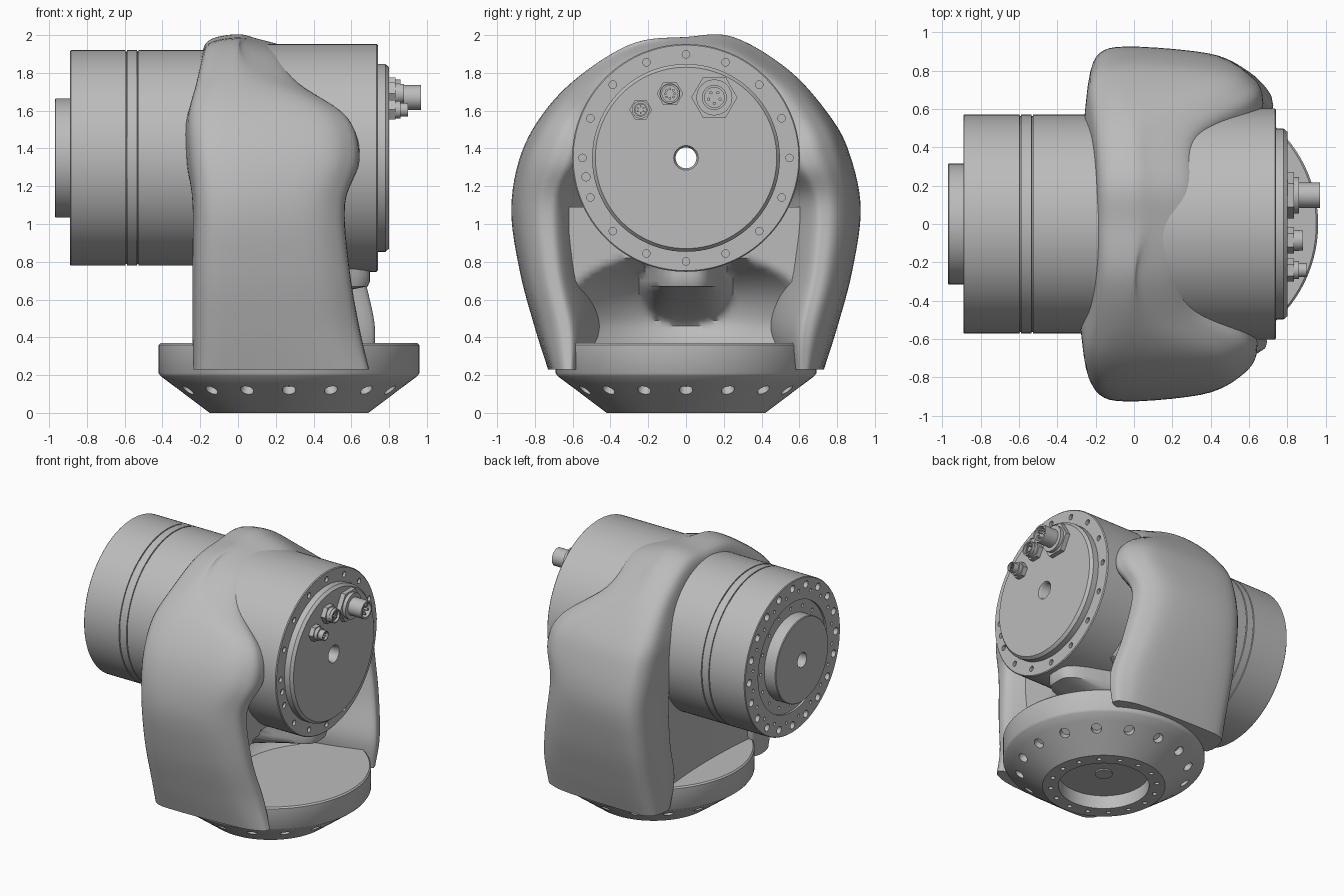
import bpy, bmesh
from math import pi, cos, sin, exp, radians
from mathutils import Matrix, Vector

cube = bpy.data.objects.get("Cube")
if cube:
    bpy.data.objects.remove(cube, do_unlink=True)

grey = bpy.data.materials.new("cast grey")
grey.use_nodes = True
grey.diffuse_color = (0.5, 0.5, 0.5, 1)
for node in grey.node_tree.nodes:
    if node.type == 'BSDF_PRINCIPLED':
        node.inputs["Base Color"].default_value = (0.5, 0.5, 0.5, 1)
        node.inputs["Roughness"].default_value = 0.6

AXIS_Z = 1.35
BASE_X = 0.27
ALONG_X = Matrix.Rotation(pi / 2, 4, 'Y')


def at_x(x, y, z):
    """Frame whose local z points along world x."""
    return Matrix.Translation((x, y, z)) @ ALONG_X


def make(name, bm, angle=35):
    bmesh.ops.recalc_face_normals(bm, faces=bm.faces)
    mesh = bpy.data.meshes.new(name)
    bm.to_mesh(mesh)
    bm.free()
    mesh.materials.append(grey)
    mesh.shade_smooth()
    mesh.set_sharp_from_angle(angle=radians(angle))
    obj = bpy.data.objects.new(name, mesh)
    bpy.context.collection.objects.link(obj)
    return obj


def lathe(bm, profile, frame, closed=False, segs=96):
    """Revolve (radius, height) points round the local z of the frame."""
    rings = []
    for k in range(segs):
        a = 2 * pi * k / segs
        rings.append([bm.verts.new(frame @ Vector((r * cos(a), r * sin(a), h)))
                      for r, h in profile])
    n = len(profile)
    for k in range(segs):
        p, q = rings[k], rings[(k + 1) % segs]
        for j in range(n if closed else n - 1):
            i = (j + 1) % n
            bm.faces.new((p[j], p[i], q[i], q[j]))
    bmesh.ops.remove_doubles(bm, verts=bm.verts, dist=1e-5)


def rod(bm, radius, depth, frame, segs=16):
    bmesh.ops.create_cone(bm, cap_ends=True, segments=segs, radius1=radius,
                          radius2=radius, depth=depth, matrix=frame)


def hole_ring(bm, count, ring_r, radius, depth, frame, tilt=0.0):
    for k in range(count):
        rod(bm, radius, depth, frame @ Matrix.Rotation(2 * pi * k / count, 4, 'Z')
            @ Matrix.Translation((ring_r, 0, 0)) @ Matrix.Rotation(tilt, 4, 'Y'))


def drill(obj, bm):
    """Cut the rods in bm out of obj and discard the cutter."""
    cutter = make("hole_cutter", bm)
    cutter.hide_render = True
    mod = obj.modifiers.new("holes", 'BOOLEAN')
    mod.operation, mod.solver, mod.object = 'DIFFERENCE', 'EXACT', cutter
    bpy.context.view_layer.update()
    deps = bpy.context.evaluated_depsgraph_get()
    mesh = bpy.data.meshes.new_from_object(obj.evaluated_get(deps))
    obj.modifiers.clear()
    obj.data = mesh
    mesh.shade_smooth()
    mesh.set_sharp_from_angle(angle=radians(35))
    bpy.data.objects.remove(cutter, do_unlink=True)


def spline(points, steps, closed=False):
    """Smooth curve through points of any dimension."""
    pts = [Vector(p) for p in points]
    n = len(pts)
    get = (lambda i: pts[i % n]) if closed else (lambda i: pts[max(0, min(n - 1, i))])
    out = []
    for i in range(n if closed else n - 1):
        a, b, c, d = (get(i + k) for k in (-1, 0, 1, 2))
        for s in range(steps):
            t = s / steps
            out.append((2 * b + (c - a) * t + (2 * a - 5 * b + 4 * c - d) * t ** 2
                        + (3 * b - a - 3 * c + d) * t ** 3) * 0.5)
    return out if closed else out + [pts[-1]]


def loft(bm, rings):
    rows = [[bm.verts.new(p) for p in ring] for ring in rings]
    n = len(rows[0])
    for p, q in zip(rows, rows[1:]):
        for j in range(n):
            i = (j + 1) % n
            bm.faces.new((p[j], p[i], q[i], q[j]))
    bm.faces.new(rows[0])
    bm.faces.new(rows[-1])


# Round base with tapered underside and recess
bm = bmesh.new()
lathe(bm, [(0, .37), (.68, .37), (.69, .36), (.69, .21), (.68, .195), (.628, .156),
           (.531, .083), (.42, 0), (.31, 0), (.31, .1), (.06, .1), (.06, .09), (0, .09)],
      Matrix.Translation((BASE_X, 0, 0)))
base = make("base", bm)
bm = bmesh.new()
hole_ring(bm, 16, .58, .036, .1, Matrix.Translation((BASE_X, 0, .12)), radians(-37))
hole_ring(bm, 16, .365, .016, .06, Matrix.Translation((BASE_X, 0, 0)))
drill(base, bm)

# Horizontal drum with through bore, seams, end cap and output flange
bm = bmesh.new()
seams = []
for x in (-.53, -.592):
    seams += [(.57, x + .004), (.562, x + .003), (.562, x - .003), (.57, x - .004)]
lathe(bm, [(.055, .785), (.065, .8), (.48, .8), (.497, .78), (.497, .735),
           (.502, .735), (.502, .74), (.597, .74), (.603, .734), (.603, -.15), (.57, -.15)]
      + seams + [(.57, -.885), (.565, -.89), (.41, -.89), (.41, -.875), (.315, -.875),
                 (.315, -.965), (.31, -.97), (.055, -.97)],
      at_x(0, 0, AXIS_Z), closed=True, segs=128)
drum = make("drum", bm)
bm = bmesh.new()
hole_ring(bm, 16, .548, .02, .04, at_x(.74, 0, AXIS_Z))
rod(bm, .022, .04, at_x(.74, -.53, 1.25))
face = at_x(-.89, 0, AXIS_Z)
hole_ring(bm, 20, .515, .027, .08, face)
hole_ring(bm, 20, .475, .012, .08, face @ Matrix.Rotation(pi / 20, 4, 'Z'))
hole_ring(bm, 16, .362, .012, .06, at_x(-.875, 0, AXIS_Z))
drill(drum, bm)

# Cast yoke: stations of outer y z, inner y z, left x, right x along the arch
stations = [
    (-.73, .23, -.5, .23, -.23, .69), (-.80, .45, -.45, .45, -.235, .64),
    (-.88, .75, -.5, .75, -.235, .59), (-.925, 1.08, -.5, 1.13, -.235, .565),
    (-.87, 1.38, -.4, 1.3, -.265, .64), (-.73, 1.62, -.4, 1.48, -.27, .58),
    (-.53, 1.81, -.3, 1.6, -.23, .34), (-.27, 1.96, -.2, 1.7, -.2, .25),
    (0, 1.99, 0, 1.7, -.2, .33), (.25, 1.99, .17, 1.7, -.2, .32),
    (.55, 1.81, .3, 1.6, -.22, .34), (.77, 1.56, .4, 1.46, -.25, .6),
    (.87, 1.36, .4, 1.28, -.25, .67), (.925, 1.08, .5, 1.13, -.235, .6),
    (.88, .75, .5, .75, -.235, .66), (.80, .45, .45, .45, -.235, .72),
    (.73, .23, .5, .23, -.23, .7)]


def yoke_section(station):
    yo, zo, yi, zi, xl, xr = station
    shape = [(xl + .06, 0), (xl, .15), (xl, .5), (xl + .04, .88), (xl + .19, 1),
             (xr - .22, .92), (xr - .05, .75), (xr, .56), (xr - .05, .36),
             ((xl + xr) / 2, 0)]
    return spline([(x, yi + (yo - yi) * t, zi + (zo - zi) * t) for x, t in shape],
                  5, closed=True)


bm = bmesh.new()
loft(bm, [yoke_section(s) for s in spline(stations, 6)])
make("yoke", bm, 50)


# Curved web joining the two arms, with a buttress under the drum
def web_front(y, z):
    flare = .6 * max(0, (z - .4) / .5) ** 3 + 4 * max(0, .5 - z) ** 2
    buttress = min(.7, 11 * max(0, z - .42) ** 2) * exp(-(y / .22) ** 4)
    return max(min(.45, .02 + y * y + flare), buttress)


def web_section(z):
    ys = [-.62 + .62 * k / 20 for k in range(41)]
    back = [(-.21 + .04 * cos(y / .62 * pi / 2), y, z) for y in ys]
    return back + [(web_front(y, z), y, z) for y in reversed(ys)]


bm = bmesh.new()
loft(bm, [web_section(.34 + .03 * k) for k in range(26)])
make("web", bm, 50)


# Cable sockets on the end cap: hex nut, collar, hollow barrel and pins
def socket(name, y, z, nut_r, barrel_r, tip, pins):
    bm = bmesh.new()
    rod(bm, nut_r, .05, at_x(.81, y, z), 6)
    rod(bm, nut_r * .78, .08, at_x(.82, y, z), 32)
    lathe(bm, [(0, .8), (barrel_r, .8), (barrel_r, tip), (barrel_r * .8, tip),
               (barrel_r * .8, tip - .04), (0, tip - .04)], at_x(0, y, z), segs=32)
    hole_ring(bm, pins, barrel_r * .48, barrel_r * .13, .04, at_x(tip - .03, y, z))
    make(name, bm)


socket("large_socket", .15, 1.67, .122, .066, .97, 5)
socket("medium_socket", -.085, 1.69, .07, .052, .88, 8)
socket("small_socket", -.24, 1.605, .06, .036, .9, 6)
